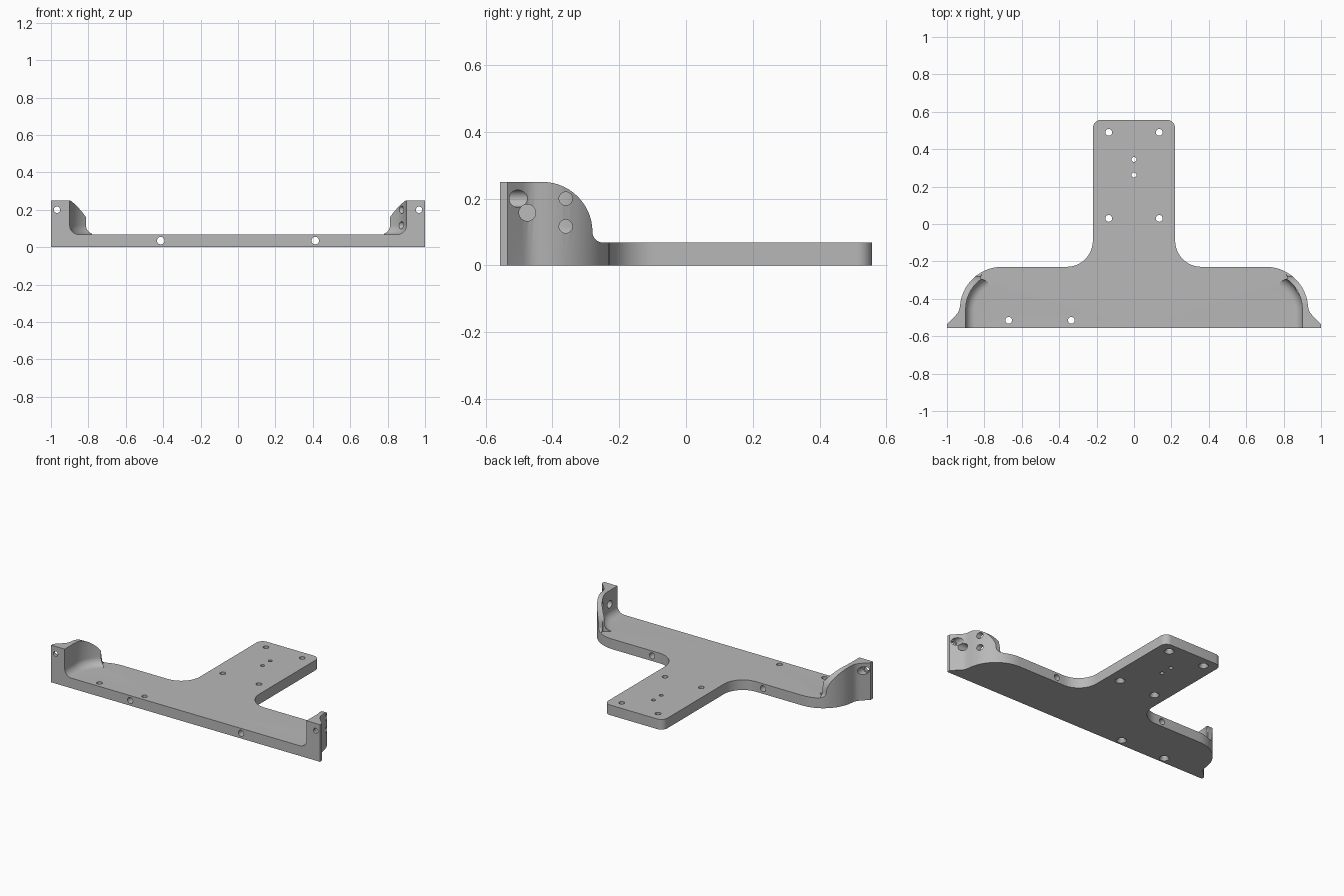
import bpy, bmesh, math
from mathutils import Vector, Matrix

if "Cube" in bpy.data.objects:
    bpy.data.objects.remove(bpy.data.objects["Cube"], do_unlink=True)

FLOOR, TOP, FRONT, BACK = 0.068, 0.25, -0.557, 0.557

grey = bpy.data.materials.new("satin grey")
grey.use_nodes = True
grey.diffuse_color = (0.48, 0.48, 0.48, 1)
grey.node_tree.nodes["Principled BSDF"].inputs["Base Color"].default_value = (0.48, 0.48, 0.48, 1)


def arc(cx, cy, r, a0, a1, n=14):
    angles = [math.radians(a0 + (a1 - a0) * i / n) for i in range(n + 1)]
    return [(cx + r * math.cos(a), cy + r * math.sin(a)) for a in angles]


def mirrored(half):
    return half + [(-x, y) for x, y in reversed(half)]


def loft(name, rings):
    """Closed solid through rings with equal point counts."""
    bm = bmesh.new()
    loops = [[bm.verts.new(p) for p in ring] for ring in rings]
    for a, b in zip(loops, loops[1:]):
        for i in range(len(a)):
            j = (i + 1) % len(a)
            bm.faces.new((a[i], a[j], b[j], b[i]))
    bm.faces.new(loops[0])
    bm.faces.new(loops[-1])
    bmesh.ops.recalc_face_normals(bm, faces=bm.faces)
    mesh = bpy.data.meshes.new(name)
    bm.to_mesh(mesh)
    bm.free()
    obj = bpy.data.objects.new(name, mesh)
    bpy.context.collection.objects.link(obj)
    return obj


def rod(name, start, end, r0, r1=None, n=28):
    """Round cutter, tapered when r1 is given."""
    a, b = Vector(start), Vector(end)
    turn = (b - a).to_track_quat('Z', 'Y').to_matrix()
    rings = [[p + turn @ Vector((x, y, 0)) for x, y in arc(0, 0, r, 0, 360, n)[:-1]]
             for p, r in ((a, r0), (b, r0 if r1 is None else r1))]
    return loft(name, rings)


# T-shaped body with flared front ears
half = [(1, FRONT), (1, -0.535), (0.952, -0.487), (0.94, -0.472), (0.933, -0.455)]
half += arc(0.705, -0.455, 0.226, 4, 90)
half += arc(0.36, -0.089, 0.14, 270, 180)
half += arc(0.175, BACK - 0.045, 0.045, 0, 90, 8)
outline = mirrored(half)
bracket = loft("mounting_bracket", [[(x, y, z) for x, y in outline] for z in (0, TOP)])
bracket.data.materials.append(grey)
cutters = []

# Rounded drop from the end walls to the flat plate
drop = [(-0.43, 0.4)] + arc(-0.43, 0.1, 0.15, 90, 0)
drop += arc(-0.248, 0.1, 0.032, 180, 270, 8) + [(0.8, FLOOR), (0.8, 0.4)]
cutters.append(loft("drop_cutter", [[(x, y, z) for y, z in drop] for x in (-1.2, 1.2)]))

# Pocket between the end walls, with a filleted floor
R = 0.05
rings = []
for i in range(9):
    a = math.radians(90 * i / 8)
    d, z = R * (1 - math.sin(a)), FLOOR + R * (1 - math.cos(a))
    side = [(0.9 - d, -0.8)] + arc(0.705, -0.455, 0.195 - d, 0, 90)
    rings.append([(x, y, z) for x, y in mirrored(side)])
rings.append([(x, y, 0.4) for x, y, z in rings[-1]])
cutters.append(loft("pocket_cutter", rings))

# Open middle of the pocket
mid = mirrored([(0.78, -0.8), (0.78, -0.31), (0.82, -0.29), (0.8, -0.2)])
cutters.append(loft("middle_cutter", [[(x, y, z) for x, y in mid] for z in (FLOOR, 0.4)]))

# Vertical screw holes, countersunk from below
screws = [(s * 0.135, y) for s in (-1, 1) for y in (0.49, 0.03)]
screws += [(-0.67, -0.515), (-0.335, -0.515)]
for x, y in screws:
    cutters.append(rod("screw_hole", (x, y, -0.1), (x, y, 0.3), 0.018))
    cutters.append(rod("countersink", (x, y, -0.01), (x, y, 0.02), 0.036, 0.018))
for y in (0.345, 0.262):
    cutters.append(rod("pin_hole", (0, y, -0.1), (0, y, 0.3), 0.013))

# Front-to-back holes through the bar and the ears
for s in (-1, 1):
    cutters.append(rod("bar_hole", (s * 0.413, -0.7, 0.035), (s * 0.413, -0.1, 0.035), 0.02))
    cutters.append(rod("ear_hole", (s * 0.968, -0.7, 0.2), (s * 0.968, -0.4, 0.2), 0.017))
    cutters.append(rod("ear_counterbore", (s * 0.968, -0.538, 0.2), (s * 0.968, -0.3, 0.2), 0.026))

# Cable holes through the left end wall
for y, z, r in ((-0.475, 0.158, 0.025), (-0.36, 0.2, 0.02), (-0.36, 0.117, 0.02)):
    cutters.append(rod("cable_hole", (0.75, y, z), (1.1, y, z), r))

# Cut everything, then tidy up
bpy.context.view_layer.objects.active = bracket
for cutter in cutters:
    cutter.hide_render = True
    mod = bracket.modifiers.new("cut", 'BOOLEAN')
    mod.operation, mod.solver, mod.object = 'DIFFERENCE', 'EXACT', cutter
    bpy.ops.object.modifier_apply(modifier=mod.name)
    bpy.data.objects.remove(cutter, do_unlink=True)

bpy.ops.object.select_all(action='DESELECT')
bracket.select_set(True)
bpy.ops.object.shade_smooth_by_angle(angle=math.radians(30))
